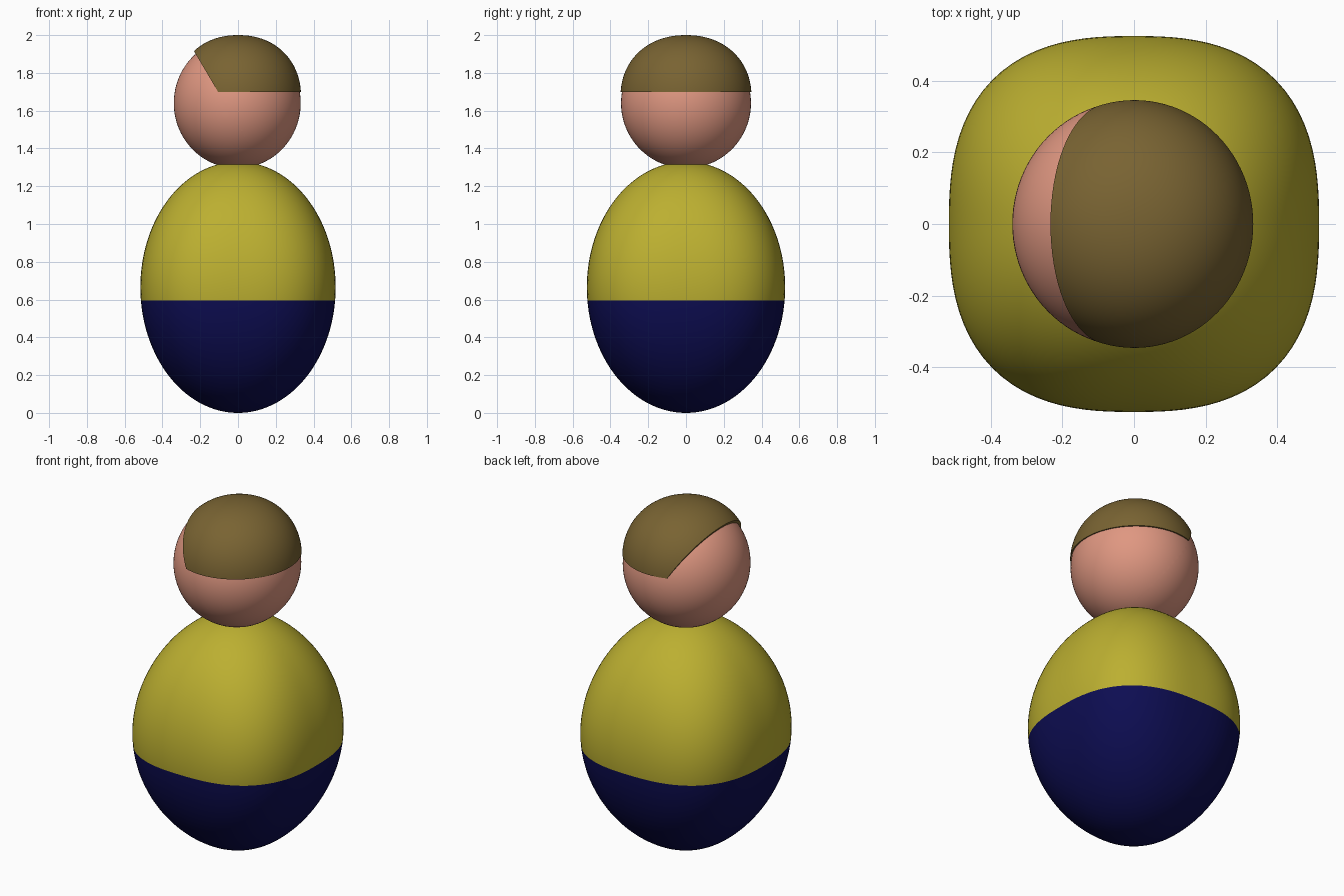
import bpy, bmesh, math
from mathutils import Vector

if "Cube" in bpy.data.objects:
    bpy.data.objects.remove(bpy.data.objects["Cube"])


def material(name, rgb):
    m = bpy.data.materials.new(name)
    m.diffuse_color = (*rgb, 1)
    m.use_nodes = True
    m.node_tree.nodes["Principled BSDF"].inputs["Base Color"].default_value = m.diffuse_color
    return m


YELLOW = material("yellow", (0.50, 0.43, 0.03))
NAVY = material("navy", (0.004, 0.004, 0.085))
SKIN = material("skin", (0.74, 0.31, 0.22))
BROWN = material("brown", (0.19, 0.125, 0.032))

# Hairline: level edge at the back and sides, sloping plane at the bare side
HAIR_Z = 1.70
SLOPE_CO = Vector((-0.106, 0, HAIR_Z))
SLOPE_NO = Vector((1, 0, 0.59)).normalized()


def rounded_blob(center, radii, vertical=2.0, squareness=0.0, segs=96, rings=64):
    """Stacked rings; squareness makes the middle sections squarer."""
    bm = bmesh.new()
    cx, cy, cz = center
    rx, ry, rz = radii
    loops = []
    for i in range(1, rings):
        t = -math.cos(math.pi * i / rings)
        r = (1 - abs(t) ** vertical) ** (1 / vertical)
        n = 2 + squareness * (1 - t * t)
        loop = []
        for j in range(segs):
            a = 2 * math.pi * j / segs
            c, s = math.cos(a), math.sin(a)
            k = r / (abs(c) ** n + abs(s) ** n) ** (1 / n)
            loop.append(bm.verts.new((cx + rx * k * c, cy + ry * k * s, cz + rz * t)))
        loops.append(loop)
    for lo, hi in zip(loops, loops[1:]):
        for j in range(segs):
            k = (j + 1) % segs
            bm.faces.new((lo[j], lo[k], hi[k], hi[j]))
    bottom = bm.verts.new((cx, cy, cz - rz))
    top = bm.verts.new((cx, cy, cz + rz))
    for j in range(segs):
        k = (j + 1) % segs
        bm.faces.new((bottom, loops[0][k], loops[0][j]))
        bm.faces.new((top, loops[-1][j], loops[-1][k]))
    return bm


def cut(bm, co, no, trim=False):
    """Slice along a plane; with trim, drop the back side and cap the hole."""
    geom = bm.verts[:] + bm.edges[:] + bm.faces[:]
    bmesh.ops.bisect_plane(bm, geom=geom, dist=1e-5, plane_co=co, plane_no=no,
                           clear_inner=trim)
    if trim:
        rim = [e for e in bm.edges if e.is_boundary]
        bmesh.ops.holes_fill(bm, edges=rim, sides=0)


def finish(bm, name, mats, rule=None):
    if rule:
        for f in bm.faces:
            f.material_index = rule(f.calc_center_median())
    bmesh.ops.recalc_face_normals(bm, faces=bm.faces[:])
    me = bpy.data.meshes.new(name)
    bm.to_mesh(me)
    bm.free()
    for m in mats:
        me.materials.append(m)
    ob = bpy.data.objects.new(name, me)
    bpy.context.collection.objects.link(ob)
    bpy.ops.object.select_all(action='DESELECT')
    ob.select_set(True)
    bpy.context.view_layer.objects.active = ob
    bpy.ops.object.shade_smooth_by_angle(angle=math.radians(35))


def is_hair(p):
    return int(p.z > HAIR_Z and (p - SLOPE_CO).dot(SLOPE_NO) > 0)


# Body: egg with squarish middle, navy below the waist
body = rounded_blob((0, 0, 0.665), (0.517, 0.525, 0.665), squareness=0.6)
cut(body, (0, 0, 0.595), (0, 0, 1))
finish(body, "body", [YELLOW, NAVY], lambda p: int(p.z < 0.595))

# Head: ball, with the scalp coloured under the hair
head = rounded_blob((-0.004, 0, 1.64), (0.336, 0.344, 0.345))
cut(head, (0, 0, HAIR_Z), (0, 0, 1))
cut(head, SLOPE_CO, SLOPE_NO)
finish(head, "head", [SKIN, BROWN], is_hair)

# Hair: fuller cap trimmed at the hairline
hair = rounded_blob((0.001, 0, 1.67), (0.333, 0.347, 0.33), vertical=2.15)
cut(hair, (0, 0, HAIR_Z), (0, 0, 1), trim=True)
cut(hair, SLOPE_CO, SLOPE_NO, trim=True)
finish(hair, "hair", [BROWN])
